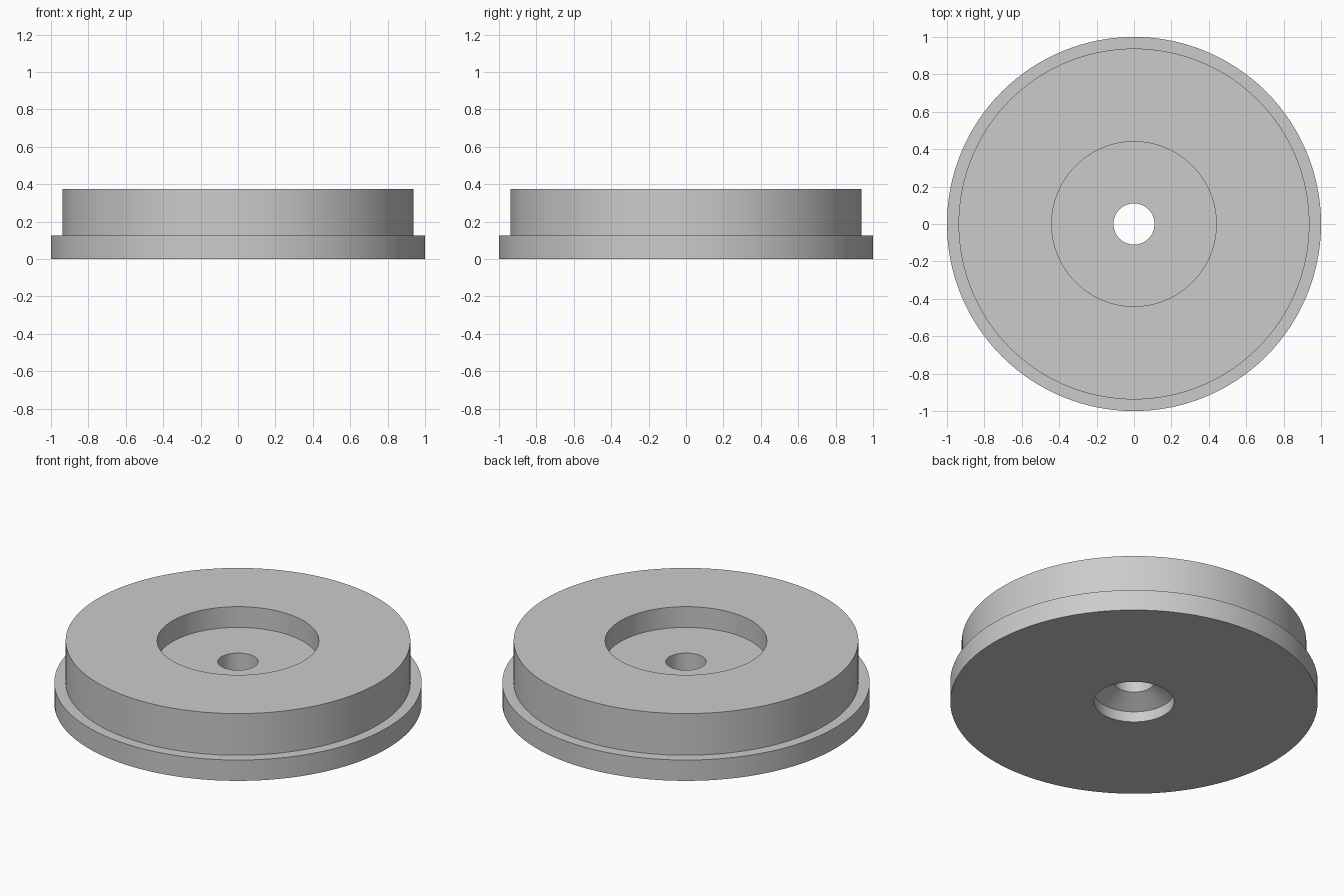
import bpy, bmesh, math
from mathutils import Vector

cube = bpy.data.objects.get("Cube")
if cube:
    bpy.data.objects.remove(cube, do_unlink=True)

SEGMENTS = 128

# Single plain grey finish
grey = bpy.data.materials.new("plain_grey")
grey.use_nodes = True
colour = (0.6, 0.6, 0.6, 1)
grey.diffuse_color = colour
grey.node_tree.nodes["Principled BSDF"].inputs["Base Color"].default_value = colour


def lathe(name, profile, material):
    """Spin a closed (radius, height) profile around z into a solid."""
    bm = bmesh.new()
    verts = [bm.verts.new((r, 0, z)) for r, z in profile]
    edges = [bm.edges.new((v, verts[(i + 1) % len(verts)])) for i, v in enumerate(verts)]
    bmesh.ops.spin(bm, geom=verts + edges, cent=Vector(), axis=(0, 0, 1),
                   angle=math.tau, steps=SEGMENTS, use_duplicate=False)
    bmesh.ops.remove_doubles(bm, verts=bm.verts[:], dist=0.0001)
    bmesh.ops.recalc_face_normals(bm, faces=bm.faces[:])
    mesh = bpy.data.meshes.new(name)
    bm.to_mesh(mesh)
    bm.free()
    mesh.materials.append(material)
    obj = bpy.data.objects.new(name, mesh)
    bpy.context.collection.objects.link(obj)
    bpy.ops.object.select_all(action='DESELECT')
    obj.select_set(True)
    bpy.context.view_layer.objects.active = obj
    bpy.ops.object.shade_smooth_by_angle(angle=math.radians(30))
    return obj


# Flanged disc: stepped rim, round recess on top, countersunk hole below
lathe("flanged_disc", [
    (0.218, 0), (1, 0), (1, 0.125),               # base and flange
    (0.938, 0.125), (0.938, 0.375),               # raised body
    (0.44, 0.375), (0.44, 0.25),                  # top recess
    (0.11, 0.25), (0.11, 0.125), (0.218, 0.063),  # through hole and countersink
], grey)
